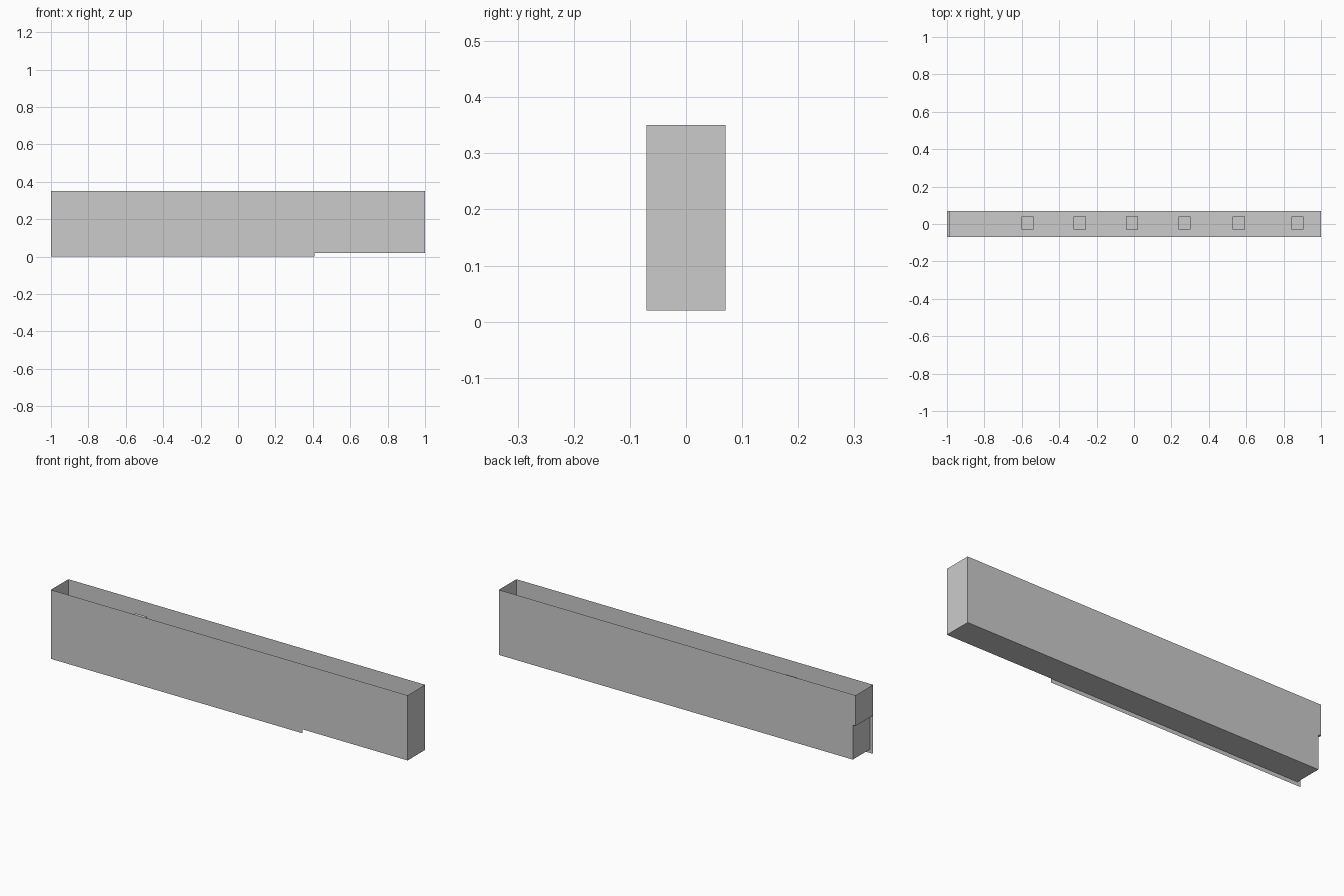
import bpy
import bmesh

cube = bpy.data.objects.get("Cube")
if cube:
    bpy.data.objects.remove(cube, do_unlink=True)

# One plain grey material
grey = bpy.data.materials.new("plain_grey")
grey.use_nodes = True
colour = (0.6, 0.6, 0.6, 1)
grey.diffuse_color = colour
grey.node_tree.nodes["Principled BSDF"].inputs["Base Color"].default_value = colour

HALF_DEPTH = 0.07
TOP = 0.35
FLOOR = 0.02


def finish(name, bm):
    mesh = bpy.data.meshes.new(name)
    bm.to_mesh(mesh)
    bm.free()
    mesh.materials.append(grey)
    obj = bpy.data.objects.new(name, mesh)
    bpy.context.collection.objects.link(obj)
    return obj


def panel(name, outline, y):
    """Flat sheet in the xz plane."""
    bm = bmesh.new()
    face = bm.faces.new([bm.verts.new((x, y, z)) for x, z in outline])
    face.normal_update()
    if face.normal.y * y < 0:
        face.normal_flip()
    finish(name, bm)


# Stepped trough profile, from the left rim round to the right rim
profile = [(1, TOP), (1, FLOOR), (-0.984, FLOOR),
           (-0.984, 0.195), (-1, 0.195), (-1, TOP)]

# End walls, ledge and floor as one folded sheet
bm = bmesh.new()
rows = [[bm.verts.new((x, y, z)) for x, z in profile]
        for y in (-HALF_DEPTH, HALF_DEPTH)]
for i in range(len(profile) - 1):
    bm.faces.new((rows[0][i], rows[0][i + 1], rows[1][i + 1], rows[1][i]))
for face in bm.faces:
    face.normal_update()
if bm.faces[:][1].normal.z > 0:
    bmesh.ops.reverse_faces(bm, faces=bm.faces[:])
finish("ends_and_floor", bm)

# Long walls: the front one hangs below the floor
panel("back_wall", profile, HALF_DEPTH)
panel("front_wall", [(-1, 0), (0.41, 0), (0.41, FLOOR),
                     (1, FLOOR), (1, TOP), (-1, TOP)], -HALF_DEPTH)

# Square posts standing inside the open trough
for i, x in enumerate((-0.57, -0.29, -0.01, 0.27, 0.56, 0.875)):
    height = (0.295 if i == 0 else 0.28) - FLOOR
    bm = bmesh.new()
    bmesh.ops.create_cube(bm, size=1)
    bmesh.ops.scale(bm, vec=(0.065, 0.07, height), verts=bm.verts)
    bmesh.ops.translate(bm, vec=(x, 0.005, FLOOR + height / 2), verts=bm.verts)
    finish(f"inner_post_{i + 1}", bm)
